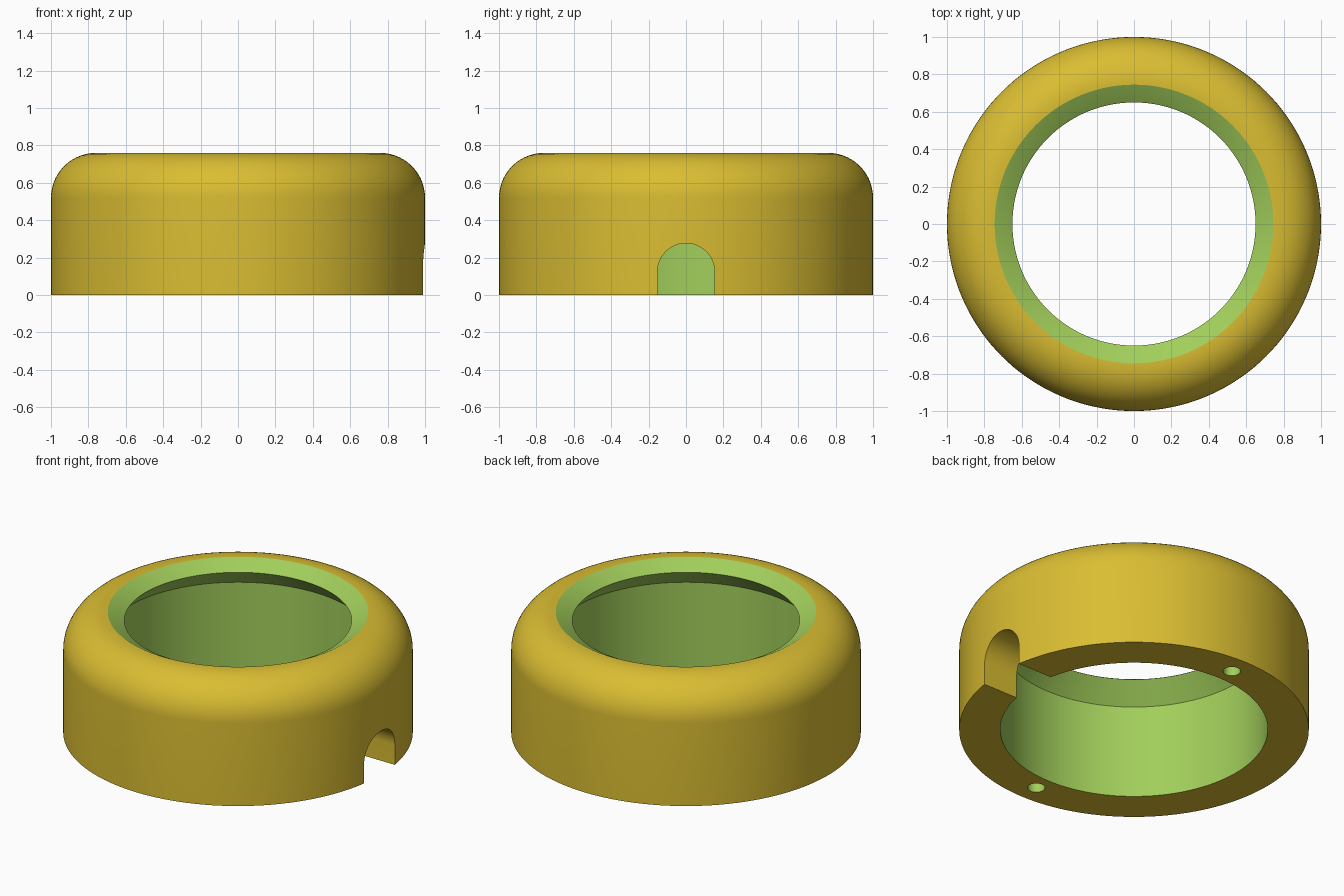
import bpy, bmesh
from math import sin, cos, pi, radians
from mathutils import Matrix, Vector

default = bpy.data.objects.get("Cube")
if default:
    bpy.data.objects.remove(default, do_unlink=True)


def material(name, rgb):
    m = bpy.data.materials.new(name)
    m.use_nodes = True
    m.diffuse_color = (*rgb, 1)
    m.node_tree.nodes["Principled BSDF"].inputs["Base Color"].default_value = (*rgb, 1)
    return m


MATERIALS = [material("mustard_yellow", (0.70, 0.51, 0.032)),
             material("leaf_green", (0.36, 0.62, 0.105))]
YELLOW, GREEN = 0, 1
SEGMENTS = 144


def make_object(name, bm):
    bmesh.ops.recalc_face_normals(bm, faces=bm.faces[:])
    mesh = bpy.data.meshes.new(name)
    bm.to_mesh(mesh)
    bm.free()
    for m in MATERIALS:
        mesh.materials.append(m)
    obj = bpy.data.objects.new(name, mesh)
    bpy.context.collection.objects.link(obj)
    return obj


# Ring body: closed (radius, height, colour of the band that follows) profile
FILLET = 0.24
HEIGHT = 0.76
profile = [(0.765, 0, YELLOW), (1, 0, YELLOW)]
for i in range(15):
    a = pi / 2 * i / 14
    profile.append((1 - FILLET + FILLET * cos(a), HEIGHT - FILLET + FILLET * sin(a), YELLOW))
profile += [(0.745, HEIGHT, GREEN), (0.658, 0.712, GREEN),
            (0.65, 0.706, GREEN), (0.765, 0.59, GREEN)]

bm = bmesh.new()
rings = []
for s in range(SEGMENTS):
    a = 2 * pi * s / SEGMENTS
    rings.append([bm.verts.new((r * cos(a), r * sin(a), z)) for r, z, _ in profile])
for s in range(SEGMENTS):
    here, there = rings[s], rings[(s + 1) % SEGMENTS]
    for i, (_, _, colour) in enumerate(profile):
        j = (i + 1) % len(profile)
        face = bm.faces.new((here[i], there[i], there[j], here[j]))
        face.material_index = colour
body = make_object("ring_body", bm)

# Arched notch cutter through the left wall
HALF, SPRING = 0.153, 0.124
bm = bmesh.new()
arch = [(-HALF, -0.1), (HALF, -0.1)]
arch += [(HALF * cos(pi * i / 32), SPRING + HALF * sin(pi * i / 32)) for i in range(33)]
face = bm.faces.new([bm.verts.new((0.5, y, z)) for y, z in arch])
extruded = bmesh.ops.extrude_face_region(bm, geom=[face])["geom"]
bmesh.ops.translate(bm, vec=Vector((0.7, 0, 0)),
                    verts=[v for v in extruded if isinstance(v, bmesh.types.BMVert)])
cutters = [make_object("notch_cutter", bm)]

# Screw hole cutters in the underside, front and back
for name, y in (("front_hole_cutter", -0.87), ("back_hole_cutter", 0.87)):
    bm = bmesh.new()
    bmesh.ops.create_cone(bm, cap_ends=True, segments=32, radius1=0.05, radius2=0.05,
                          depth=0.6, matrix=Matrix.Translation((0, y, 0)))
    for f in bm.faces:
        f.material_index = GREEN
    cutters.append(make_object(name, bm))

# Cut the openings and tidy up
bpy.ops.object.select_all(action='DESELECT')
bpy.context.view_layer.objects.active = body
body.select_set(True)
for cutter in cutters:
    cutter.hide_render = True
    mod = body.modifiers.new(cutter.name, 'BOOLEAN')
    mod.operation = 'DIFFERENCE'
    mod.solver = 'EXACT'
    mod.object = cutter
    bpy.ops.object.modifier_apply(modifier=mod.name)
    bpy.data.objects.remove(cutter, do_unlink=True)
bpy.ops.object.shade_smooth_by_angle(angle=radians(25))
